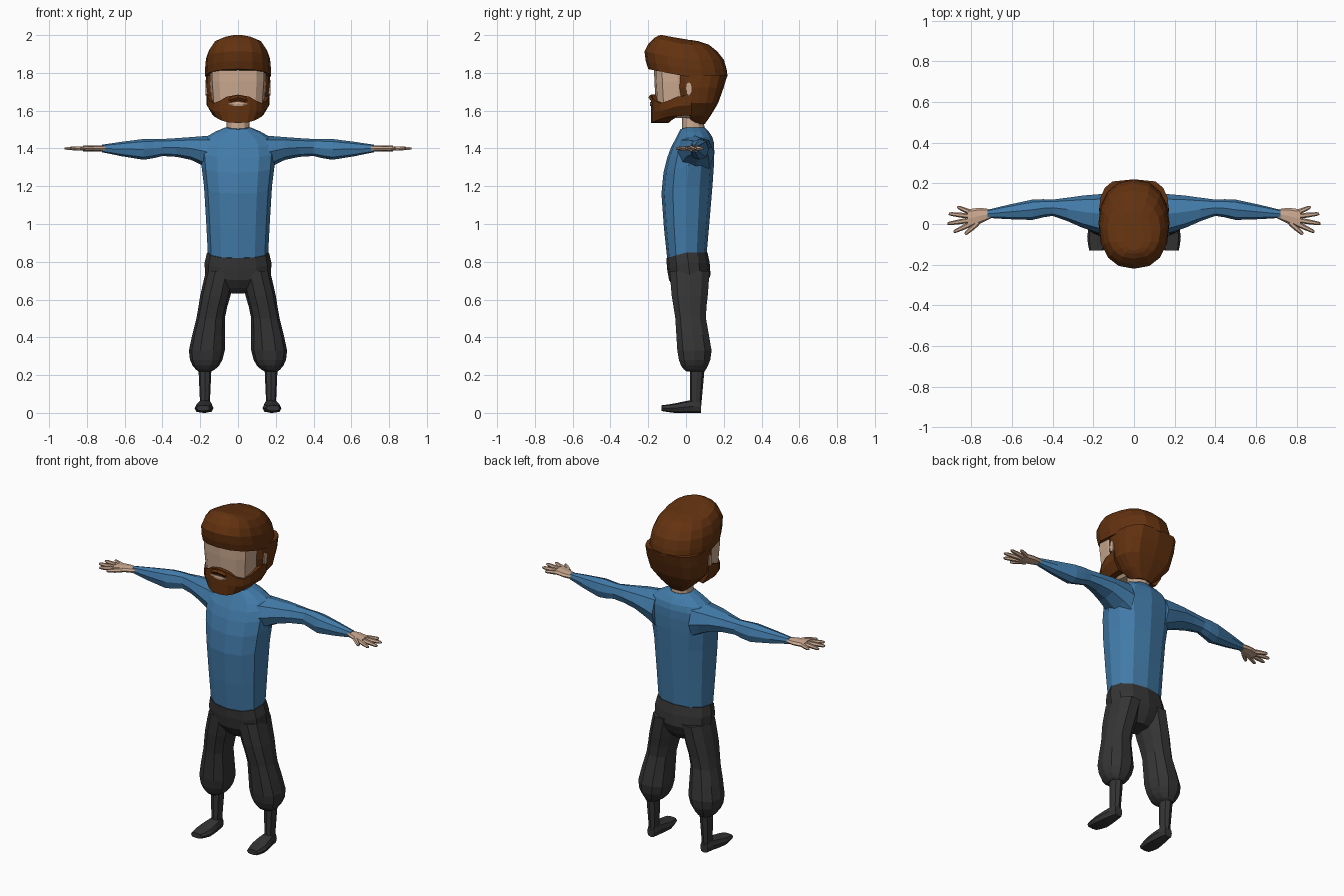
import bpy, bmesh, math
from mathutils import Vector

if "Cube" in bpy.data.objects:
    bpy.data.objects.remove(bpy.data.objects["Cube"])


def material(name, red, green, blue):
    mat = bpy.data.materials.new(name)
    mat.use_nodes = True
    colour = (red, green, blue, 1)
    mat.diffuse_color = colour
    mat.node_tree.nodes["Principled BSDF"].inputs["Base Color"].default_value = colour
    return mat


SKIN = material("skin", .6, .4, .28)
BROWN = material("brown hair", .125, .032, .005)
BLUE = material("blue shirt", .055, .2, .4)
DARK = material("charcoal cloth", .035, .035, .035)


def signed_power(value, power):
    return math.copysign(abs(value) ** power, value)


def ring(axis, position, a_low, a_high, b_low, b_high, sides=12, power=.85, tilt=0):
    """Rounded section across an axis; tilt slopes its front half."""
    points = []
    for i in range(sides):
        angle = math.tau * i / sides
        across, along = math.cos(angle), math.sin(angle)
        # Upright sections stay rounder at the back than at the front
        along_power = 1 if axis == "z" and along > 0 else power
        a = (a_low + a_high + (a_high - a_low) * signed_power(across, power)) / 2
        b = (b_low + b_high + (b_high - b_low) * signed_power(along, along_power)) / 2
        if axis == "x":
            points.append((position, a, b))
        elif axis == "y":
            points.append((a, position, b))
        else:
            points.append((a, b, position + tilt * min(b, 0)))
    return points


def smooth(rows):
    """Insert a curved in-between row between each pair of rows."""
    result = [rows[0]]
    last = len(rows) - 1
    for i in range(last):
        before, after = rows[max(i - 1, 0)], rows[min(i + 2, last)]
        middle = [(9 * (p + q) - o - r) / 16
                  for o, p, q, r in zip(before, rows[i], rows[i + 1], after)]
        result += [middle, rows[i + 1]]
    return result


def loft(name, rings, mat, side=1):
    """Skin a list of closed sections and cap both ends."""
    bm = bmesh.new()
    loops = [[bm.verts.new((x * side, y, z)) for x, y, z in points] for points in rings]
    count = len(loops[0])
    for low, high in zip(loops, loops[1:]):
        for i in range(count):
            j = (i + 1) % count
            bm.faces.new((low[i], low[j], high[j], high[i]))
    bm.faces.new(loops[0][::-1])
    bm.faces.new(loops[-1])
    bmesh.ops.recalc_face_normals(bm, faces=bm.faces)
    mesh = bpy.data.meshes.new(name)
    bm.to_mesh(mesh)
    bm.free()
    mesh.materials.append(mat)
    part = bpy.data.objects.new(name, mesh)
    bpy.context.collection.objects.link(part)


def limb(name, axis, rows, mat, side, **shape):
    """Curved loft along one axis, built on the chosen side."""
    loft(name, [ring(axis, *row, **shape) for row in smooth(rows)], mat, side)


def upright(name, rows, mat, **shape):
    """Symmetric curved loft from (height, half width, front, back) rows."""
    loft(name, [ring("z", height, -half, half, front, back, **shape)
                for height, half, front, back in smooth(rows)], mat)


def finger(name, start, end, radius, side):
    """Six-sided tapering digit."""
    direction = (end - start).normalized()
    up = Vector((0, 0, 1))
    sideways = direction.cross(up)
    rings = []
    for fraction, scale in ((0, 1), (.5, .95), (.9, .7), (1, .4)):
        centre = start.lerp(end, fraction)
        angles = [math.tau * i / 6 for i in range(6)]
        rings.append([centre + radius * scale * (sideways * math.cos(angle) + up * math.sin(angle))
                      for angle in angles])
    loft(name, rings, SKIN, side)


# Shirt body and neck
upright("shirt_body", [(.85, .16, -.1, .11), (1.2, .18, -.13, .14), (1.38, .2, -.1, .15),
                       (1.46, .17, -.06, .14), (1.51, .07, -.03, .1)], BLUE, tilt=.3)
upright("neck", [(1.47, .06, -.02, .1), (1.62, .06, -.02, .09)], SKIN)

# Trouser hips, sharing the sloped waist
upright("trouser_hips", [(.85, .164, -.104, .114), (.73, .175, -.09, .13),
                         (.64, .06, -.03, .08)], DARK, tilt=.3)

for label, side in (("left", 1), ("right", -1)):
    # Sleeve
    limb(label + "_sleeve", "x",
         [(.12, -.06, .15, 1.27, 1.47), (.25, -.02, .14, 1.34, 1.46), (.4, .04, .12, 1.36, 1.45),
          (.5, .02, .12, 1.34, 1.45), (.72, .03, .07, 1.38, 1.42)], BLUE, side, sides=8)

    # Hand, with digits fanned out from the wrist
    palm = [(x, low, high, 1.385, 1.415)
            for x, low, high in ((.7, .03, .07), (.76, 0, .08), (.82, -.02, .07))]
    limb(label + "_palm", "x", palm, SKIN, side, sides=8)
    wrist = Vector((.74, .03, 1.4))
    for i, digit in enumerate(("little_finger", "ring_finger", "middle_finger",
                               "index_finger", "thumb")):
        angle = .4 - .28 * i
        reach = .18 - .012 * (i - 1.8) ** 2
        tip = Vector((math.cos(angle), math.sin(angle), 0)) * reach
        finger(label + "_" + digit, wrist + tip * .3, wrist + tip, .013, side)

    # Baggy trouser leg gathered below the knee
    limb(label + "_trouser_leg", "z",
         [(.75, .01, .17, -.09, .13), (.62, .04, .2, -.08, .12), (.5, .07, .22, -.06, .11),
          (.33, .07, .26, -.05, .14), (.25, .1, .24, -.03, .12), (.22, .14, .21, 0, .1)],
         DARK, side, sides=10)

    # Sock and shoe
    limb(label + "_sock", "z", [(.25, .14, .21, .02, .1), (.03, .15, .2, .02, .08)],
         DARK, side, sides=8)
    limb(label + "_shoe", "y",
         [(.08, .15, .2, 0, .06), (.04, .14, .21, 0, .07), (-.06, .13, .23, 0, .05),
          (-.13, .15, .22, .01, .04)], DARK, side, sides=8, power=.7)

    # Sliver of ear showing through the hair
    limb(label + "_ear", "x", [(x, 0, .03, 1.68, 1.75) for x in (.15, .172)],
         SKIN, side, sides=8)

# Face
upright("face", [(1.56, .08, -.12, .08), (1.64, .14, -.16, .08), (1.86, .15, -.17, .08)],
        SKIN, power=.6)

# Hair: square-fronted back part, and a cap with an overhanging fringe
upright("hair_back", [(1.53, .05, .04, .1), (1.64, .16, -.04, .17), (1.79, .17, -.06, .22)],
        BROWN, sides=16, power=.5)
upright("hair_cap", [(1.78, .174, -.2, .22), (1.87, .17, -.22, .2), (1.95, .13, -.17, .12),
                     (1.975, .05, -.13, .02)], BROWN, sides=16, tilt=-.2)

# Beard: section swept around the jaw, rising to the lip and the sideburns
sections = []
for i in range(-6, 7):
    angle = math.pi * i / 12
    x = .166 * signed_power(math.sin(angle), .75)
    y = .03 - .215 * abs(math.cos(angle)) ** .75
    bottom = 1.535 + .04 * math.sin(angle) ** 2
    top = 1.64 + .045 * math.cos(2 * angle) ** 2
    sections.append([(x * .8, y * .75, top), (x, y, top), (x, y, (bottom + top) / 2),
                     (x * .8, y, bottom), (x * .4, y * .5, bottom)])
loft("beard", sections, BROWN)

# Moustache arch and lens-shaped mouth plate
moustache, mouth = [], []
for i in range(-2, 3):
    x, drop = .042 * i, .012 * i * i
    moustache.append(ring("x", x, drop - .2, -.15, 1.655 - drop, 1.685 - drop, sides=6))
    x, half = .027 * i, .012 - .0025 * i * i
    front = abs(x) * .15 - .192
    mouth.append(ring("x", x, front, front + .009, 1.635 - half, 1.635 + half, sides=6))
loft("moustache", moustache, BROWN)
loft("mouth", mouth, SKIN)
